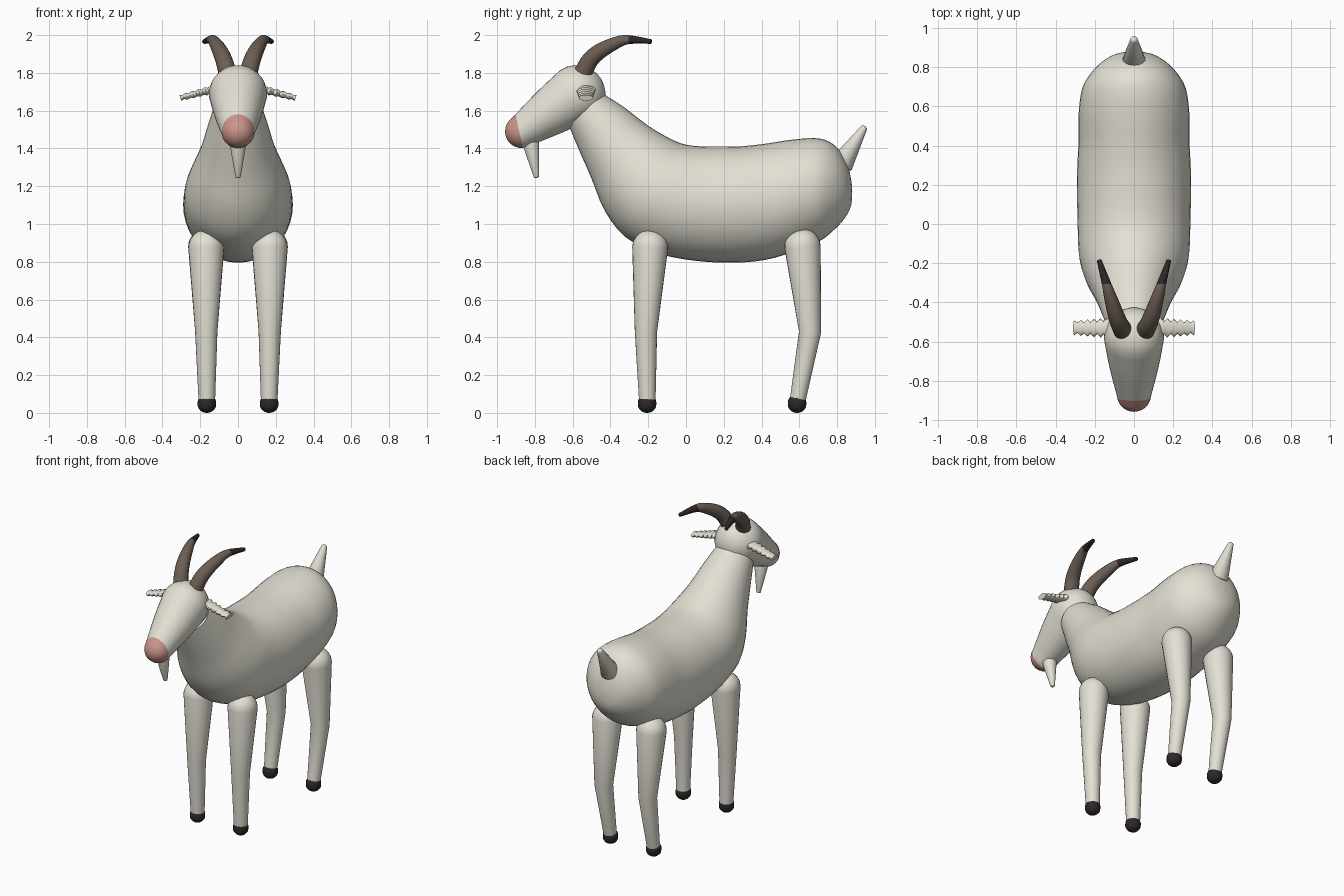
import bpy, bmesh, math
from mathutils import Vector as V

if "Cube" in bpy.data.objects:
    bpy.data.objects.remove(bpy.data.objects["Cube"])


def material(name, rgb):
    m = bpy.data.materials.new(name)
    m.diffuse_color = (*rgb, 1)
    m.use_nodes = True
    m.node_tree.nodes["Principled BSDF"].inputs["Base Color"].default_value = m.diffuse_color
    return m


FUR = material("cream fur", (0.77, 0.75, 0.66))
PINK = material("pink muzzle", (0.60, 0.30, 0.26))
HORN = material("brown horn", (0.15, 0.115, 0.09))
DARK = material("dark hoof", (0.028, 0.02, 0.02))


def catmull(rows, steps):
    """Smoothly subdivide a list of equal-length number rows."""
    out = []
    for i in range(len(rows) - 1):
        a, b, c, d = (rows[min(max(i + k, 0), len(rows) - 1)] for k in (-1, 0, 1, 2))
        for s in range(steps):
            t = s / steps
            out.append([0.5 * (2 * q + (r - p) * t + (2 * p - 5 * q + 4 * r - w) * t * t
                               + (3 * q - p - 3 * r + w) * t ** 3)
                        for p, q, r, w in zip(a, b, c, d)])
    return out + [list(rows[-1])]


def loft(name, rings, mats, seg=28, split=None, angle=50):
    """Skin elliptical rings (centre, axis u, axis v); split = (point, normal) of a colour change."""
    bm = bmesh.new()
    loops = []
    for c, u, v in rings:
        loops.append([bm.verts.new(c + u * math.cos(2 * math.pi * k / seg)
                                   + v * math.sin(2 * math.pi * k / seg)) for k in range(seg)])
    for a, b in zip(loops, loops[1:]):
        for k in range(seg):
            j = (k + 1) % seg
            bm.faces.new((a[k], a[j], b[j], b[k]))
    bm.faces.new(loops[0])
    bm.faces.new(loops[-1])
    bmesh.ops.recalc_face_normals(bm, faces=bm.faces)
    if split:
        co, no = V(split[0]), V(split[1])
        bmesh.ops.bisect_plane(bm, geom=bm.verts[:] + bm.edges[:] + bm.faces[:],
                               plane_co=co, plane_no=no)
        for f in bm.faces:
            f.material_index = int((f.calc_center_median() - co).dot(no) > 0)
    me = bpy.data.meshes.new(name)
    bm.to_mesh(me)
    bm.free()
    for m in mats:
        me.materials.append(m)
    ob = bpy.data.objects.new(name, me)
    bpy.context.collection.objects.link(ob)
    bpy.ops.object.select_all(action='DESELECT')
    ob.select_set(True)
    bpy.context.view_layer.objects.active = ob
    bpy.ops.object.shade_smooth_by_angle(angle=math.radians(angle))
    return ob


def tube(name, pts, mats, steps=1, seg=24, caps=(1, 1), **kw):
    """Round tube through (x, y, z, radius) rows; caps = roundness of the two ends."""
    pts = catmull(pts, steps)
    rings = []
    n = len(pts)
    for i, (x, y, z, r) in enumerate(pts):
        a, b = pts[max(i - 1, 0)], pts[min(i + 1, n - 1)]
        t = (V(b[:3]) - V(a[:3])).normalized()
        u = (V((1, 0, 0)) - t * t.x).normalized()
        v = t.cross(u)
        stack = [(0, 1)]
        arc = [(math.sin(h), math.cos(h)) for h in (math.radians(d) for d in (15, 30, 45, 60, 75, 87))]
        if i == 0:
            stack = [(-s * caps[0], c) for s, c in reversed(arc)] + stack
        if i == n - 1:
            stack += [(s * caps[1], c) for s, c in arc]
        rings += [(V((x, y, z)) + t * r * s, u * r * c, v * r * c) for s, c in stack]
    return loft(name, rings, mats, seg, **kw)


# Body and neck: top y, top z, bottom y, bottom z, half width
body = [
    (-0.44, 1.69, -0.62, 1.52, 0.13), (-0.33, 1.62, -0.57, 1.40, 0.16),
    (-0.20, 1.52, -0.50, 1.24, 0.20), (-0.08, 1.45, -0.43, 1.07, 0.25),
    (0.00, 1.42, -0.32, 0.93, 0.28), (0.10, 1.41, -0.15, 0.845, 0.287),
    (0.20, 1.41, 0.05, 0.805, 0.29), (0.30, 1.412, 0.25, 0.795, 0.29),
    (0.42, 1.425, 0.42, 0.81, 0.283), (0.55, 1.445, 0.56, 0.85, 0.283),
    (0.68, 1.455, 0.70, 0.905, 0.265), (0.76, 1.435, 0.78, 0.965, 0.22),
    (0.82, 1.38, 0.84, 1.03, 0.16), (0.86, 1.30, 0.875, 1.10, 0.09),
    (0.878, 1.21, 0.88, 1.19, 0.01)]
rings = []
for ty, tz, by, bz, w in catmull(body, 3):
    top, bot = V((0, ty, tz)), V((0, by, bz))
    rings.append(((top + bot) / 2, V((w, 0, 0)), (top - bot) / 2))
loft("body", rings, [FUR], seg=40)

# Head with pink muzzle, beard, tail
tube("head", [(0, -0.58, 1.687, 0.154), (0, -0.72, 1.592, 0.127), (0, -0.87, 1.49, 0.088)],
     [FUR, PINK], steps=3, seg=36, split=((0, -0.885, 1.50), (0, -1, -0.216)))
tube("beard", [(0, -0.822, 1.43, 0.045), (0, -0.792, 1.25, 0.014)], [FUR], caps=(1, 0.4))
tube("tail", [(0, 0.825, 1.32, 0.062), (0, 0.94, 1.505, 0.019)], [FUR], caps=(0.3, 0.8))

for side, s in (("left", 1), ("right", -1)):
    # Curved horns with dark tips
    horn = [(0.045, -0.56, 1.77, 0.05), (0.058, -0.54, 1.81, 0.048), (0.075, -0.508, 1.868, 0.045),
            (0.095, -0.455, 1.915, 0.041), (0.12, -0.375, 1.957, 0.033),
            (0.14, -0.307, 1.976, 0.024), (0.178, -0.185, 1.966, 0.012)]
    tube("horn_" + side, [(s * x, y, z, r) for x, y, z, r in horn], [HORN, DARK],
         steps=4, caps=(0, 0.3), split=((0, -0.305, 1.98), (0, 1, 0)))

    # Flat, ribbed ears drooping outwards
    ear = []
    for i in range(12):
        f = i / 11
        k = (1 if i % 2 else 0.66) * (1 - 0.3 * f)
        ear.append((V((s * (0.12 + 0.185 * f), -0.53, 1.715 - 0.047 * f)),
                    V((0, 0.054 * k, 0)), V((s * 0.008 * k, 0, 0.023 * k))))
    loft("ear_" + side, ear, [FUR], seg=16, angle=60)

    # Legs and round hooves
    for pos, leg, hy in (
            ("front", [(-0.19, 0.875, 0.095), (-0.212, 0.43, 0.059), (-0.205, 0.07, 0.044)], -0.206),
            ("hind", [(0.617, 0.88, 0.096), (0.657, 0.43, 0.059), (0.592, 0.07, 0.042)], 0.588)):
        xs = (0.168, 0.168, 0.165)
        tube(f"{pos}_leg_{side}", [(s * x, *row) for x, row in zip(xs, leg)], [FUR], caps=(1, 0))
        tube(f"{pos}_hoof_{side}", [(s * 0.165, hy, 0.055, 0.049), (s * 0.165, hy, 0.044, 0.049)],
             [DARK], seg=16, caps=(0.9, 0.9))
